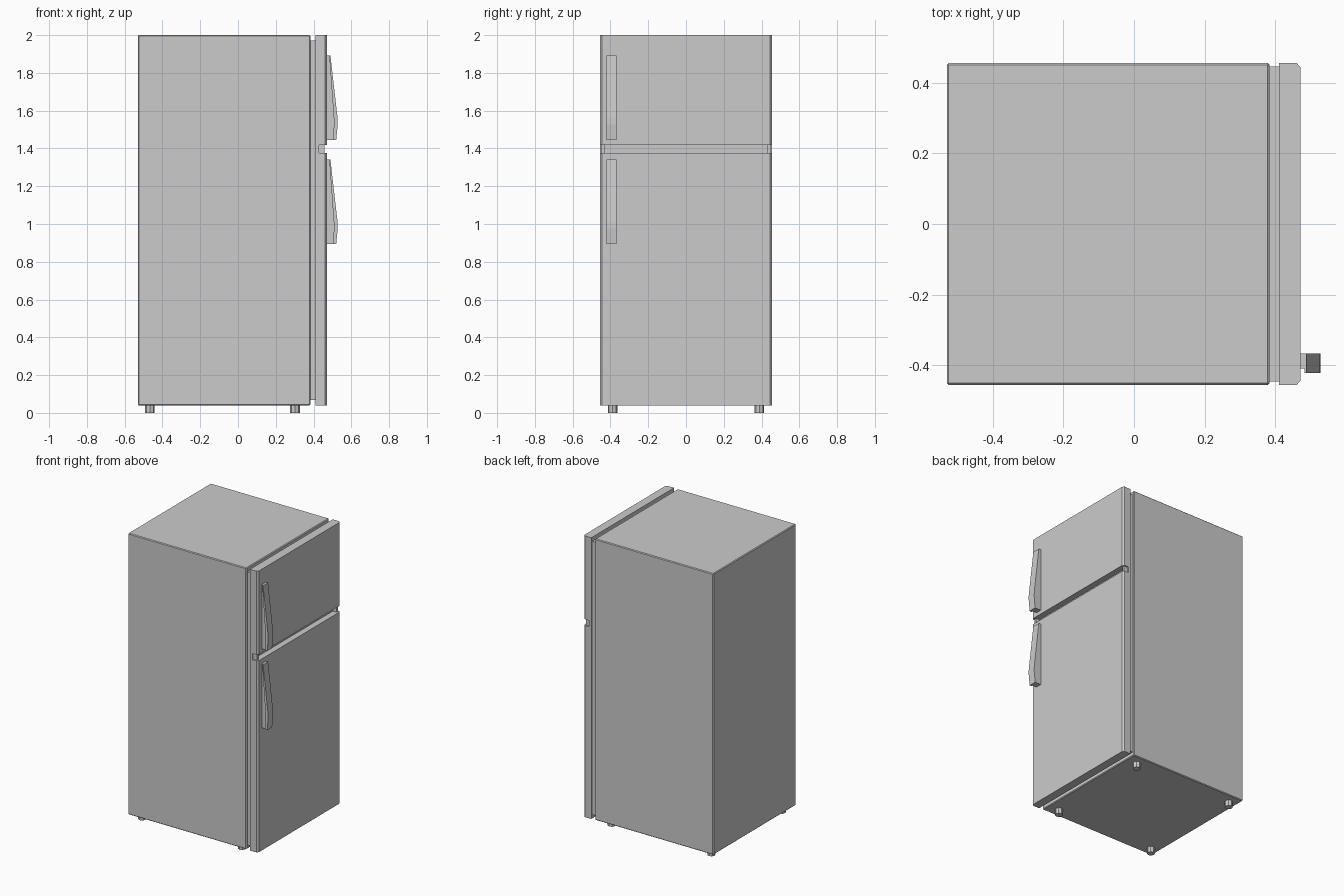
import bpy, bmesh
from mathutils import Vector

if "Cube" in bpy.data.objects:
    bpy.data.objects.remove(bpy.data.objects["Cube"])


def prism(name, profile, axis, lo, hi, bevel=0.0):
    """Extrude a 2D profile along an axis: 'y' takes (x, z), 'z' takes (x, y)."""
    def place(p, t):
        return Vector((p[0], t, p[1])) if axis == 'y' else Vector((p[0], p[1], t))
    bm = bmesh.new()
    face = bm.faces.new([bm.verts.new(place(p, lo)) for p in profile])
    side = bmesh.ops.extrude_face_region(bm, geom=[face])
    verts = [g for g in side['geom'] if isinstance(g, bmesh.types.BMVert)]
    shift = place((0, 0), hi - lo)
    bmesh.ops.translate(bm, verts=verts, vec=shift)
    bmesh.ops.recalc_face_normals(bm, faces=bm.faces)
    mesh = bpy.data.meshes.new(name)
    bm.to_mesh(mesh)
    bm.free()
    obj = bpy.data.objects.new(name, mesh)
    bpy.context.collection.objects.link(obj)
    if bevel:
        mod = obj.modifiers.new("edge_bevel", 'BEVEL')
        mod.width = bevel
        mod.segments = 1
    return obj


def box(name, x0, x1, y0, y1, z0, z1, bevel=0.0):
    return prism(name, [(x0, y0), (x1, y0), (x1, y1), (x0, y1)], 'z', z0, z1, bevel)


W = 0.456

# Cabinet and recessed door seal
box("cabinet", -0.53, 0.384, -W, W, 0.04, 2.0, 0.005)
box("door_seal", 0.38, 0.415, -0.446, 0.446, 0.067, 1.972)

# Doors with chamfered front side edges
door = [(0.411, -W), (0.461, -W), (0.472, -0.444),
        (0.472, 0.444), (0.461, W), (0.411, W)]
prism("fridge_door", door, 'z', 0.04, 1.375)
prism("freezer_door", door, 'z', 1.418, 2.0)

# Divider in the gap, with a hinge block at each end
box("door_divider", 0.411, 0.43, -W, W, 1.37, 1.423)
for side, s in (("left", -1), ("right", 1)):
    y0, y1 = sorted((s * 0.43, s * 0.447))
    box("hinge_" + side, 0.428, 0.458, y0, y1, 1.37, 1.423)

# Handles: slim backing behind a slightly wider tapering grip
outer = [(0.489, 0.0), (0.527, -0.33), (0.528, -0.365), (0.52, -0.448)]
inner = [(0.503, -0.448), (0.508, -0.365), (0.507, -0.33), (0.483, 0.0)]
for name, top in (("freezer", 1.893), ("fridge", 1.342)):
    grip = [(x, z + top) for x, z in outer + inner]
    back = [(0.47, top)] + [(x, z + top) for x, z in reversed(inner)] + [(0.47, top - 0.448)]
    prism(name + "_handle_grip", grip, 'y', -0.422, -0.367)
    prism(name + "_handle_back", back, 'y', -0.41, -0.367)

# Feet
for x in (-0.467, 0.302):
    for y in (-0.388, 0.388):
        bpy.ops.mesh.primitive_cylinder_add(vertices=8, radius=0.026, depth=0.045,
                                            location=(x, y, 0.0225))
        bpy.context.object.name = "foot"
